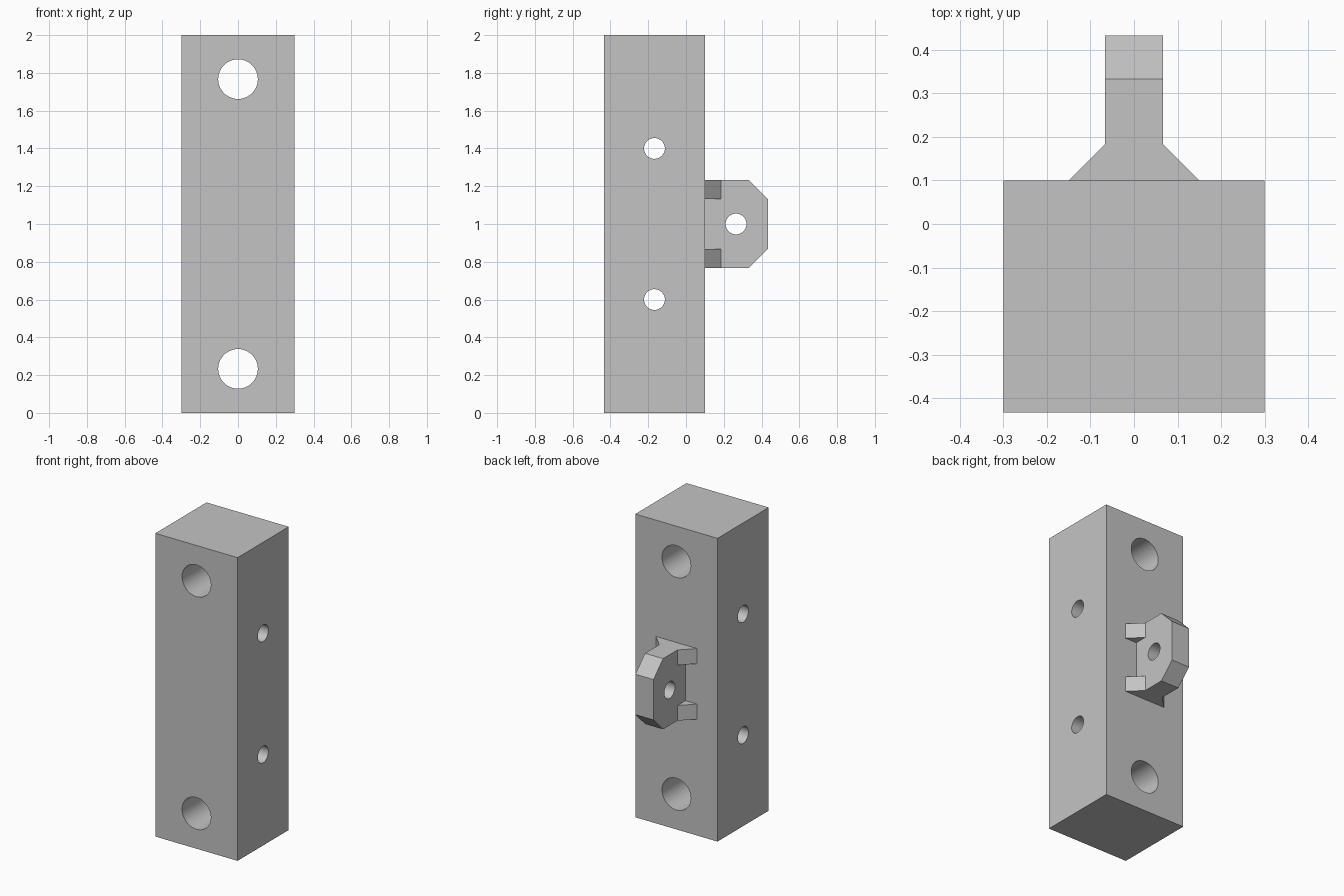
import bpy
import bmesh
from math import radians
from mathutils import Matrix, Vector

if "Cube" in bpy.data.objects:
    bpy.data.objects.remove(bpy.data.objects["Cube"], do_unlink=True)

grey = bpy.data.materials.new("plain_grey")
grey.use_nodes = True
grey.diffuse_color = (0.55, 0.55, 0.55, 1)
grey.node_tree.nodes["Principled BSDF"].inputs["Base Color"].default_value = grey.diffuse_color


def link(name, bm):
    bmesh.ops.recalc_face_normals(bm, faces=bm.faces)
    mesh = bpy.data.meshes.new(name)
    bm.to_mesh(mesh)
    bm.free()
    mesh.materials.append(grey)
    obj = bpy.data.objects.new(name, mesh)
    bpy.context.collection.objects.link(obj)
    return obj


def prism(name, points, depth):
    """Extrude a closed outline of 3D points along the depth vector."""
    bm = bmesh.new()
    face = bm.faces.new([bm.verts.new(p) for p in points])
    grown = bmesh.ops.extrude_face_region(bm, geom=[face], use_keep_orig=True)
    verts = [v for v in grown["geom"] if isinstance(v, bmesh.types.BMVert)]
    bmesh.ops.translate(bm, verts=verts, vec=depth)
    return link(name, bm)


def drill(name, centre, radius, axis):
    """Round cutter through centre along the X or Y axis."""
    turn = Matrix.Rotation(radians(90), 4, "Y" if axis == "X" else "X")
    bm = bmesh.new()
    bmesh.ops.create_cone(bm, cap_ends=True, segments=48, radius1=radius, radius2=radius,
                          depth=2, matrix=Matrix.Translation(Vector(centre)) @ turn)
    return link(name, bm)


def combine(obj, tool, operation):
    mod = obj.modifiers.new(operation.lower(), "BOOLEAN")
    mod.operation = operation
    mod.solver = "EXACT"
    mod.object = tool
    bpy.context.view_layer.objects.active = obj
    bpy.ops.object.modifier_apply(modifier=mod.name)
    bpy.data.objects.remove(tool, do_unlink=True)


HALF, FRONT, BACK, HEIGHT = 0.3, -0.433, 0.1, 2.0
TAB, TIP, SMALL = 0.066, 0.433, 0.055
LOW, HIGH, CUT = 0.767, 1.233, 0.1

# Main block with two bolt holes and two cross holes
block = prism("main_block", [(-HALF, FRONT, 0), (HALF, FRONT, 0), (HALF, BACK, 0), (-HALF, BACK, 0)],
              (0, 0, HEIGHT))
for side in (-1, 1):
    combine(block, drill("bolt_hole", (0, 0, 1 + side * 0.767), 0.105, "Y"), "DIFFERENCE")
    combine(block, drill("cross_hole", (0, -0.167, 1 + side * 0.4), SMALL, "X"), "DIFFERENCE")

# Chamfered rear tab
tab = prism("rear_tab", [(-TAB, y, z) for y, z in (
    (BACK, LOW), (TIP - CUT, LOW), (TIP, LOW + CUT),
    (TIP, HIGH - CUT), (TIP - CUT, HIGH), (BACK, HIGH))], (2 * TAB, 0, 0))

# Sloped gussets at the top and bottom of the tab root
for z in (LOW, HIGH - CUT):
    gusset = prism("gusset", [(-0.15, BACK, z), (0.15, BACK, z), (TAB, 0.184, z), (-TAB, 0.184, z)],
                   (0, 0, CUT))
    combine(tab, gusset, "UNION")
combine(tab, drill("pin_hole", (0, 0.265, 1), SMALL, "X"), "DIFFERENCE")

# Smooth hole walls, crisp edges
bpy.ops.object.select_all(action="DESELECT")
for obj in (block, tab):
    obj.select_set(True)
bpy.context.view_layer.objects.active = block
bpy.ops.object.shade_smooth_by_angle(angle=radians(30))
